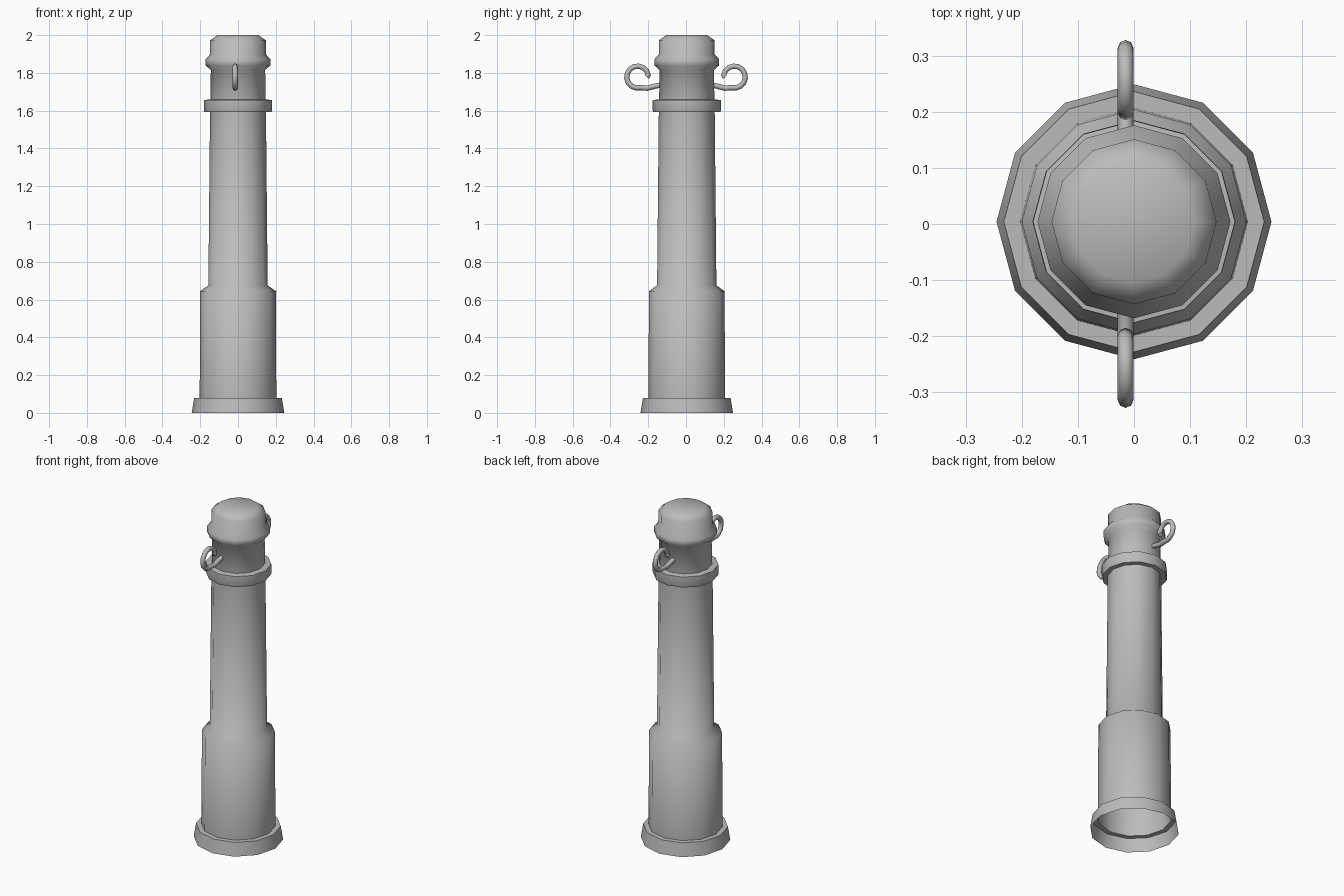
import bpy
import bmesh
import math

SIDES = 12
CENTRE_Y = 0.004

cube = bpy.data.objects.get("Cube")
if cube:
    bpy.data.objects.remove(cube, do_unlink=True)

grey = bpy.data.materials.new("cast_metal_grey")
grey.use_nodes = True
grey.diffuse_color = (0.5, 0.5, 0.5, 1)
grey.node_tree.nodes["Principled BSDF"].inputs["Base Color"].default_value = (0.5, 0.5, 0.5, 1)


def smooth(obj, degrees):
    bpy.ops.object.select_all(action="DESELECT")
    obj.select_set(True)
    bpy.context.view_layer.objects.active = obj
    bpy.ops.object.shade_smooth_by_angle(angle=math.radians(degrees))


def lathe(name, profile, cap_top=False):
    """Open shell turned from (radius, height) points listed bottom to top."""
    bm = bmesh.new()
    rings = []
    for radius, z in profile:
        angles = [math.tau * i / SIDES for i in range(SIDES)]
        rings.append([bm.verts.new((radius * math.cos(a), radius * math.sin(a), z))
                      for a in angles])
    for low, high in zip(rings, rings[1:]):
        for i in range(SIDES):
            j = (i + 1) % SIDES
            bm.faces.new((low[i], low[j], high[j], high[i]))
    if cap_top:
        bm.faces.new(rings[-1])
    mesh = bpy.data.meshes.new(name)
    bm.to_mesh(mesh)
    bm.free()
    mesh.materials.append(grey)
    obj = bpy.data.objects.new(name, mesh)
    obj.location.y = CENTRE_Y
    bpy.context.collection.objects.link(obj)
    smooth(obj, 55)
    return obj


def hook(name, side):
    """Curled tube in the y-z plane, rooted in the neck."""
    path = [(0.13, 1.736), (0.165, 1.73), (0.205, 1.719)]
    for degrees in range(-105, 171, 25):
        a = math.radians(degrees)
        path.append((0.256 + 0.058 * math.cos(a), 1.778 + 0.058 * math.sin(a)))
    path.append((0.208, 1.779))
    curve = bpy.data.curves.new(name, "CURVE")
    curve.dimensions = "3D"
    curve.bevel_depth = 0.014
    curve.bevel_resolution = 2
    curve.use_fill_caps = True
    spline = curve.splines.new("POLY")
    spline.points.add(len(path) - 1)
    for point, (y, z) in zip(spline.points, path):
        point.co = (-0.015, side * y, z, 1)
    temp = bpy.data.objects.new(name + "_path", curve)
    bpy.context.collection.objects.link(temp)
    bpy.context.view_layer.update()
    mesh = bpy.data.meshes.new_from_object(
        temp.evaluated_get(bpy.context.evaluated_depsgraph_get()))
    bpy.data.objects.remove(temp, do_unlink=True)
    mesh.materials.clear()
    mesh.materials.append(grey)
    obj = bpy.data.objects.new(name, mesh)
    bpy.context.collection.objects.link(obj)
    smooth(obj, 55)


# Flared foot, open underneath, with a flat ledge
lathe("base_skirt", [(0.245, 0), (0.232, 0.08), (0.203, 0.08)])

# Thick lower barrel, sloped shoulder and tapering upper column
lathe("column", [(0.203, 0.08), (0.2, 0.645), (0.157, 0.675), (0.148, 1.6)])

# Ring around the column
lathe("collar", [(0.148, 1.592), (0.177, 1.592), (0.181, 1.602),
                 (0.18, 1.656), (0.145, 1.66)])

# Neck, flange and rounded cap
lathe("neck_and_cap", [(0.147, 1.6), (0.144, 1.815), (0.172, 1.84), (0.172, 1.872),
                       (0.148, 1.898), (0.147, 1.973), (0.108, 2.0)], cap_top=True)

# Curled hooks front and back
hook("front_hook", -1)
hook("back_hook", 1)
